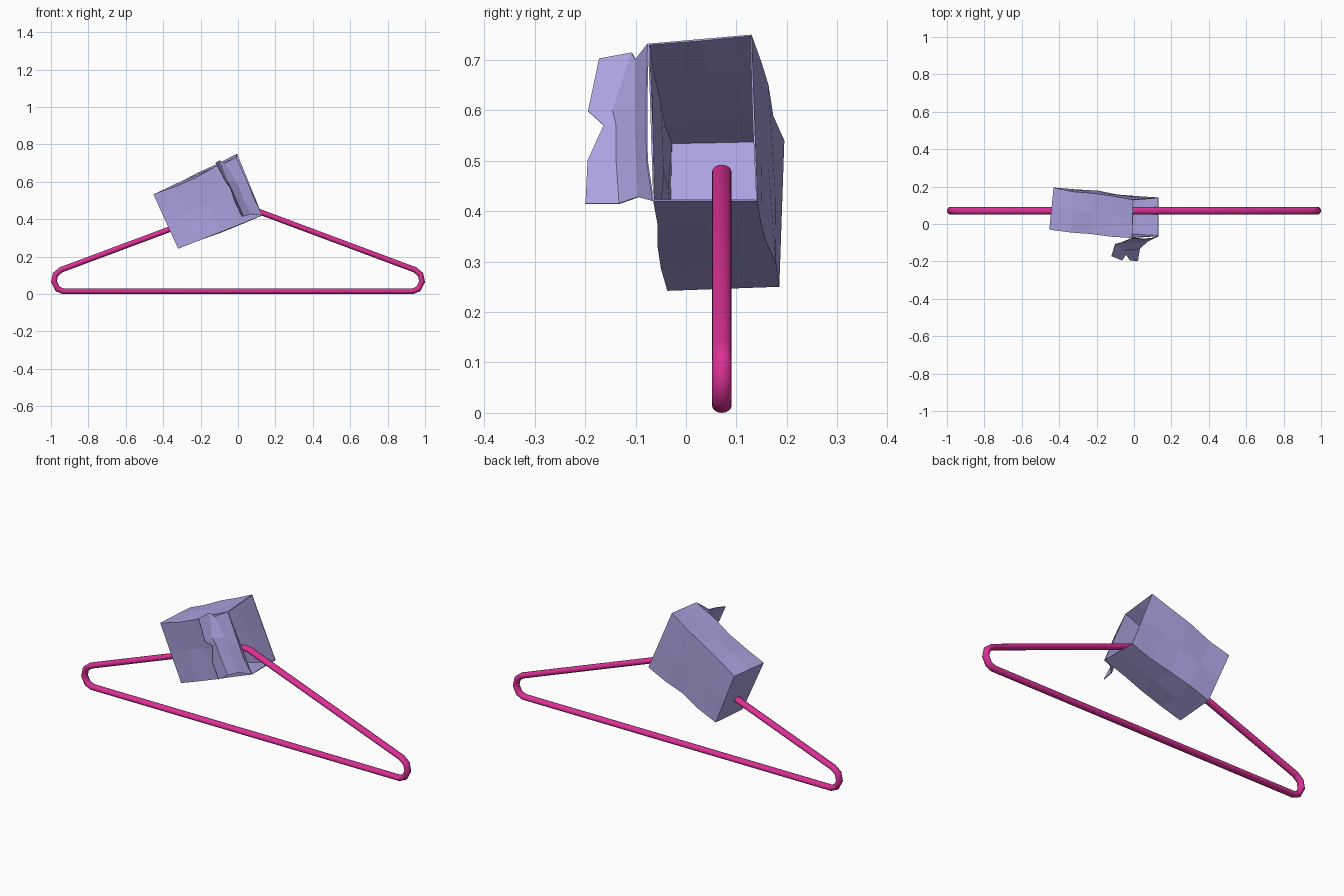
import bpy, bmesh, math, random
from mathutils import Vector

if "Cube" in bpy.data.objects:
    bpy.data.objects.remove(bpy.data.objects["Cube"])

random.seed(4)


def material(name, rgb):
    m = bpy.data.materials.new(name)
    m.diffuse_color = (*rgb, 1)
    m.use_nodes = True
    m.node_tree.nodes["Principled BSDF"].inputs["Base Color"].default_value = m.diffuse_color
    return m


PINK = material("hot pink", (0.70, 0.03, 0.30))
LAVENDER = material("lavender", (0.41, 0.36, 0.74))


def make_object(name, verts, faces, mat):
    me = bpy.data.meshes.new(name)
    me.from_pydata([tuple(v) for v in verts], [], faces)
    bm = bmesh.new()
    bm.from_mesh(me)
    bmesh.ops.recalc_face_normals(bm, faces=bm.faces)
    bm.to_mesh(me)
    bm.free()
    ob = bpy.data.objects.new(name, me)
    bpy.context.collection.objects.link(ob)
    me.materials.append(mat)
    return ob


def grid_faces(rows, cols, wrap_r=False, wrap_c=False):
    return [(r * cols + c, r * cols + (c + 1) % cols,
             (r + 1) % rows * cols + (c + 1) % cols, (r + 1) % rows * cols + c)
            for r in range(rows if wrap_r else rows - 1)
            for c in range(cols if wrap_c else cols - 1)]


# hanger: flattened tube swept round a mirrored triangle
half = [(0.935, 0.015), (0.965, 0.028), (0.984, 0.065), (0.976, 0.105), (0.945, 0.13)]
path = half + [(0.015, 0.477), (-0.015, 0.477)] + [(-x, z) for x, z in reversed(half)]
pts = [Vector((x, 0, z)) for x, z in path]
SIDES = 16
verts = []
for i, p in enumerate(pts):
    a = (p - pts[i - 1]).normalized()
    b = (pts[(i + 1) % len(pts)] - p).normalized()
    t = (a + b).normalized()
    n = Vector((t.z, 0, -t.x)) / t.dot(a)
    for k in range(SIDES):
        w = 2 * math.pi * k / SIDES
        verts.append(p + n * 0.015 * math.cos(w) + Vector((0, 0.071 + 0.0195 * math.sin(w), 0)))
hanger = make_object("hanger_frame", verts, grid_faces(len(pts), SIDES, True, True), PINK)
bpy.context.view_layer.objects.active = hanger
hanger.select_set(True)
bpy.ops.object.shade_smooth_by_angle(angle=math.radians(40))

# carton: crumpled open box, lofted from the closed left end to the open right end
left = [(-0.32, -0.037, 0.242), (-0.31, 0.185, 0.25), (-0.43, 0.195, 0.54), (-0.453, -0.03, 0.535)]
right = [(0.13, -0.065, 0.42), (0.13, 0.142, 0.42), (-0.005, 0.13, 0.75), (-0.01, -0.075, 0.732)]
STATIONS, RING = 5, 8
verts = []
for s in range(STATIONS):
    f = s / (STATIONS - 1)
    corners = [Vector(a).lerp(Vector(b), f) for a, b in zip(left, right)]
    for c in range(4):
        mid = (corners[c] + corners[(c + 1) % 4]) / 2
        for p in (corners[c], mid):
            p = p.copy()
            if 0 < s < STATIONS - 1:
                p += Vector([random.uniform(-0.007, 0.007) for _ in range(3)])
                if p.z > 0.5 and c == 3 or (c == 2 and p == mid):
                    p.z -= 0.008
            verts.append(p)
faces = grid_faces(STATIONS, RING, False, True)
verts.append(sum(verts[:RING], Vector()) / RING)
faces += [(k, (k + 1) % RING, len(verts) - 1) for k in range(RING)]
carton = make_object("carton_body", verts, faces, LAVENDER)
# recalculated normals point outward, so thicken inward
sol = carton.modifiers.new("wall", "SOLIDIFY")
sol.thickness, sol.offset = 0.004, -1

# folded flap hanging off the front edge of the opening: hinge, two creases, torn tip
flap_rows = [
    [(-0.01, -0.075, 0.732), (0.04, -0.078, 0.62), (0.062, -0.078, 0.57), (0.09, -0.077, 0.5), (0.13, -0.065, 0.42)],
    [(-0.07, -0.10, 0.70), (-0.01, -0.10, 0.60), (0.01, -0.10, 0.56), (0.03, -0.098, 0.5), (0.07, -0.095, 0.428)],
    [(-0.10, -0.107, 0.714), (-0.055, -0.145, 0.60), (-0.04, -0.138, 0.57), (-0.008, -0.138, 0.5), (0.03, -0.132, 0.415)],
    [(-0.12, -0.172, 0.702), (-0.065, -0.194, 0.598), (-0.042, -0.163, 0.57), (-0.02, -0.195, 0.5), (0.02, -0.199, 0.415)],
]
flap = make_object("carton_flap", [p for row in flap_rows for p in row], grid_faces(4, 5), LAVENDER)
sol = flap.modifiers.new("wall", "SOLIDIFY")
sol.thickness, sol.offset = 0.003, 0
